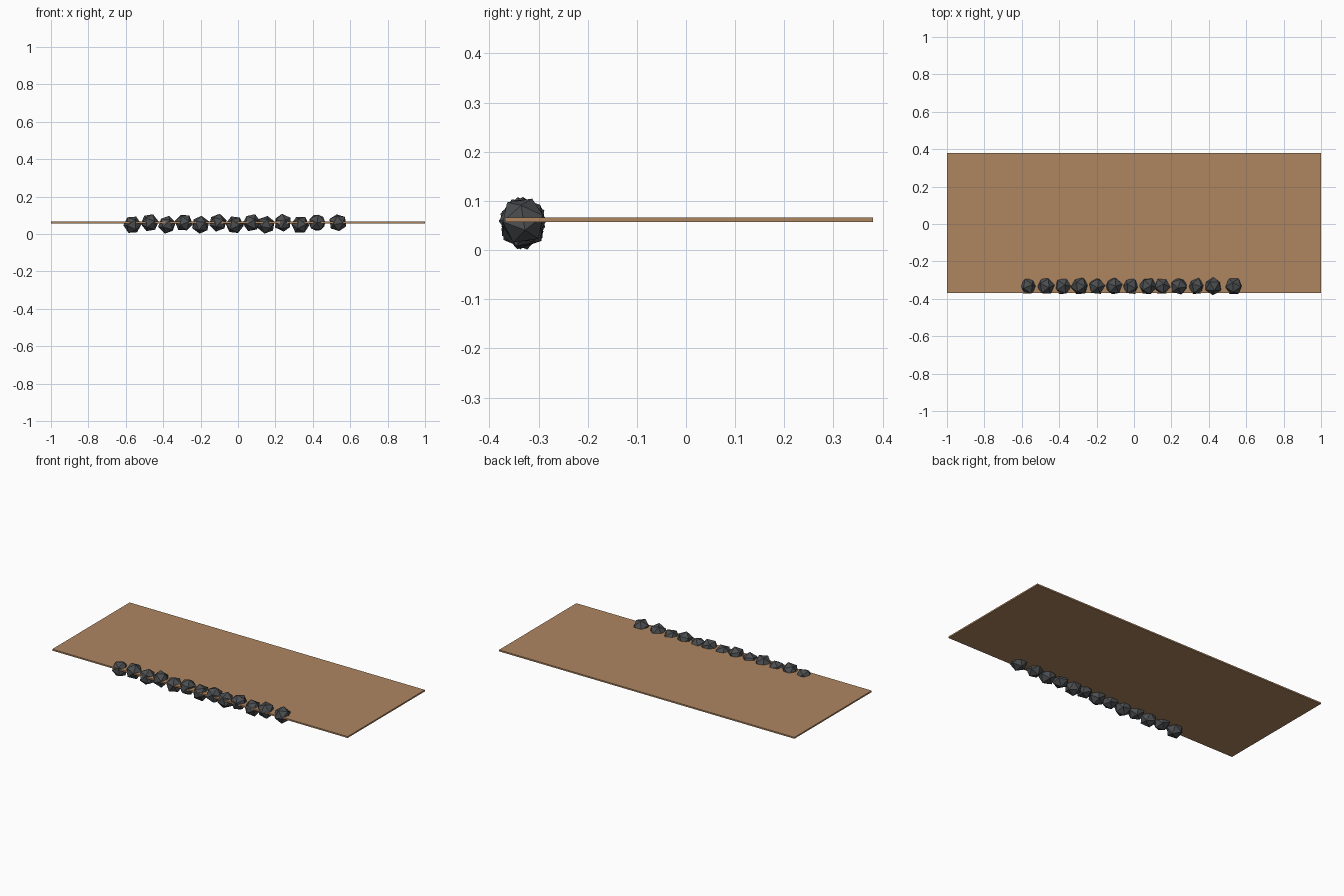
import bpy, random

if "Cube" in bpy.data.objects:
    bpy.data.objects.remove(bpy.data.objects["Cube"])
random.seed(4)

def material(name, color):
    m = bpy.data.materials.new(name)
    m.diffuse_color = color
    m.use_nodes = True
    m.node_tree.nodes["Principled BSDF"].inputs["Base Color"].default_value = m.diffuse_color
    return m

wood = material("tan_board", (0.43, 0.24, 0.12, 1))
stone = material("dark_stone", (0.07, 0.075, 0.08, 1))

# Thin flat board
bpy.ops.mesh.primitive_cube_add(size=1, location=(0, 0.006, 0.0615))
board = bpy.context.object
board.name = "board"
board.scale = (2, 0.748, 0.009)
board.data.materials.append(wood)

# Row of faceted stones along the front edge, alternating in height
xs = [-0.565, -0.472, -0.38, -0.29, -0.2, -0.108, -0.018,
      0.073, 0.15, 0.24, 0.333, 0.423, 0.534]
high = {1, 3, 5, 7, 9, 11, 12}
for i, x in enumerate(xs):
    z = 0.060 if i in high else 0.049
    bpy.ops.mesh.primitive_ico_sphere_add(
        subdivisions=1, radius=0.049, location=(x, -0.332, z),
        rotation=[random.uniform(0, 6.28) for _ in range(3)])
    rock = bpy.context.object
    rock.name = f"stone_{i + 1}"
    rock.data.materials.append(stone)
